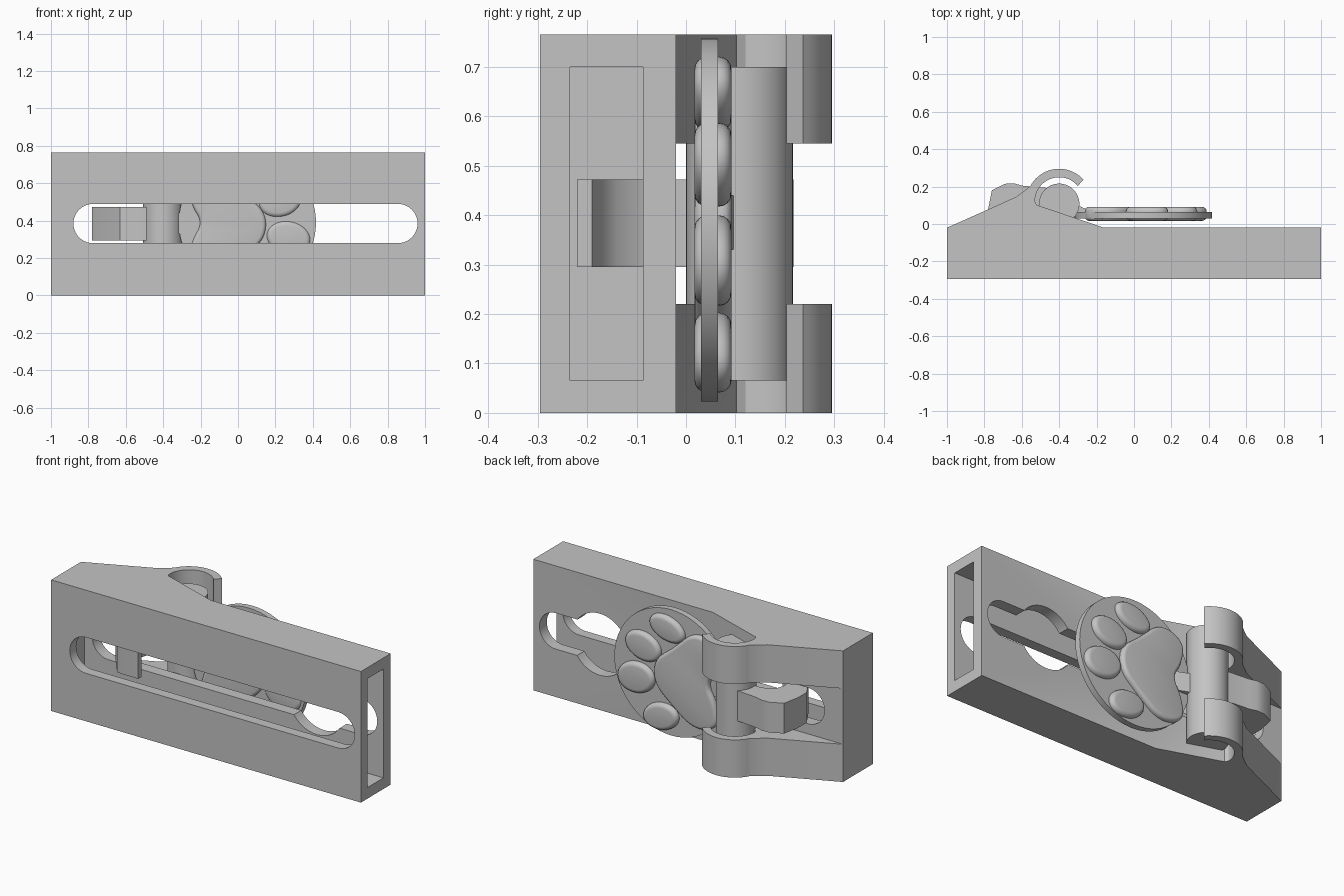
import bpy, bmesh, math

if "Cube" in bpy.data.objects:
    bpy.data.objects.remove(bpy.data.objects["Cube"])

grey = bpy.data.materials.new("plain_grey")
grey.diffuse_color = (0.55, 0.55, 0.55, 1)
grey.use_nodes = True
grey.node_tree.nodes["Principled BSDF"].inputs["Base Color"].default_value = grey.diffuse_color


def prism(name, profile, lo, hi, axis="z", bevel=0.0):
    """Extrude a 2D outline along z (outline in xy) or y (outline in xz)."""
    bm = bmesh.new()
    rings = []
    for w in (lo, hi):
        rings.append([bm.verts.new((u, v, w) if axis == "z" else (u, w, v)) for u, v in profile])
    a, b = rings
    n = len(profile)
    caps = [bm.faces.new(a), bm.faces.new(b)]
    for i in range(n):
        bm.faces.new((a[i], a[(i + 1) % n], b[(i + 1) % n], b[i]))
    bmesh.ops.recalc_face_normals(bm, faces=bm.faces)
    if bevel:
        rim = list({e for f in caps for e in f.edges})
        bmesh.ops.bevel(bm, geom=rim, offset=bevel, segments=4, profile=0.5, affect="EDGES")
    me = bpy.data.meshes.new(name)
    bm.to_mesh(me)
    bm.free()
    me.materials.append(grey)
    ob = bpy.data.objects.new(name, me)
    bpy.context.collection.objects.link(ob)
    return ob


def boolean(target, tool, operation):
    """Apply a boolean and discard the tool."""
    mod = target.modifiers.new("cut", "BOOLEAN")
    mod.operation, mod.solver, mod.object = operation, "EXACT", tool
    bpy.context.view_layer.update()
    dg = bpy.context.evaluated_depsgraph_get()
    me = bpy.data.meshes.new_from_object(target.evaluated_get(dg))
    target.modifiers.clear()
    target.data = me
    bpy.data.objects.remove(tool)


def smooth(ob, angle=30):
    bpy.ops.object.select_all(action="DESELECT")
    ob.select_set(True)
    bpy.context.view_layer.objects.active = ob
    bpy.ops.object.shade_smooth_by_angle(angle=math.radians(angle))


def arc(cx, cy, r, a0, a1, n):
    return [(cx + r * math.cos(math.radians(a0 + (a1 - a0) * i / n)),
             cy + r * math.sin(math.radians(a0 + (a1 - a0) * i / n))) for i in range(n + 1)]


def ellipse(cx, cy, rx, ry, tilt=0, n=40):
    c, s = math.cos(math.radians(tilt)), math.sin(math.radians(tilt))
    pts = [(rx * math.cos(math.tau * i / n), ry * math.sin(math.tau * i / n)) for i in range(n)]
    return [(cx + u * c - v * s, cy + u * s + v * c) for u, v in pts]


def rounded(points, steps=3):
    """Chaikin corner cutting of a closed outline."""
    for _ in range(steps):
        out = []
        for (x0, y0), (x1, y1) in zip(points, points[1:] + points[:1]):
            out += [(0.75 * x0 + 0.25 * x1, 0.75 * y0 + 0.25 * y1),
                    (0.25 * x0 + 0.75 * x1, 0.25 * y0 + 0.75 * y1)]
        points = out
    return points


def rect(x0, x1, y0, y1):
    return [(x0, y0), (x1, y0), (x1, y1), (x0, y1)]


HEIGHT, BACK, MID = 0.765, -0.02, 0.3825

# hollow bar
body = prism("body", rect(-1, 1, -0.295, BACK), 0, HEIGHT)

# ramped hook knuckles at the top and bottom
hook = ([(-1, BACK), (-0.63, 0.145)] + arc(-0.4, 0.12, 0.175, 152, 42, 20)
        + arc(-0.4, 0.12, 0.13, 40, 180, 24) + [(-0.52, 0.102), (-0.16, BACK), (-0.16, -0.05), (-1, -0.05)])
for lo, hi in ((0, 0.22), (0.545, HEIGHT)):
    boolean(body, prism("knuckle", hook, lo, hi), "UNION")

# inner cavity open at the right end
boolean(body, prism("cavity", rect(-0.93, 1.1, -0.235, -0.087), 0.065, 0.70), "DIFFERENCE")

# long slot through both walls, with a round opening in the back wall
slot = arc(0.855, MID + 0.002, 0.105, -90, 90, 20) + arc(-0.775, MID + 0.002, 0.105, 90, 270, 20)
boolean(body, prism("slot", slot, -0.4, 0.1, "y"), "DIFFERENCE")
boolean(body, prism("keyhole", ellipse(0.57, MID, 0.18, 0.18, 0, 48), -0.15, 0.1, "y"), "DIFFERENCE")
smooth(body)

# hinge barrel lying in the hooks
smooth(prism("hinge_barrel", ellipse(-0.4, 0.108, 0.108, 0.108, 0, 48), 0.065, 0.70))

# latch arm curling from the barrel into the slot
latch = [(-0.43, 0.19), (-0.6, 0.205), (-0.64, 0.217), (-0.69, 0.215), (-0.76, 0.18), (-0.78, 0.08),
         (-0.78, 0.0), (-0.72, -0.1), (-0.63, -0.215), (-0.6, -0.22), (-0.49, -0.22), (-0.49, -0.19),
         (-0.54, -0.175), (-0.585, -0.14), (-0.62, -0.07), (-0.635, 0.0), (-0.62, 0.05),
         (-0.58, 0.08), (-0.52, 0.09), (-0.43, 0.08)]
smooth(prism("latch_arm", latch, 0.295, 0.472))

# round plate and the tab joining it to the barrel
smooth(prism("round_plate", ellipse(0.05, 0.39, 0.367, 0.367, 0, 64), 0.03, 0.065, "y"))
prism("plate_tab", [(-0.35, 0.04), (-0.22, 0.03), (-0.22, 0.065), (-0.35, 0.12)], 0.33, 0.44)

# raised pads on both faces of the plate
palm = rounded([(0.15, 0.31), (0.15, 0.45), (0.03, 0.54), (-0.11, 0.68), (-0.27, 0.62),
                (-0.25, 0.48), (-0.19, 0.39), (-0.25, 0.29), (-0.27, 0.15), (-0.11, 0.10), (0.05, 0.22)])
smooth(prism("palm_pad", palm, 0.017, 0.092, "y", 0.02), 40)
toes = [(0.07, 0.645, 0.115, 0.072, 15), (0.225, 0.502, 0.115, 0.083, 12),
        (0.27, 0.308, 0.12, 0.09, -12), (0.11, 0.122, 0.115, 0.078, -15)]
for x, z, rx, rz, tilt in toes:
    smooth(prism("toe_pad", ellipse(x, z, rx, rz, tilt), 0.017, 0.092, "y", 0.025), 40)
